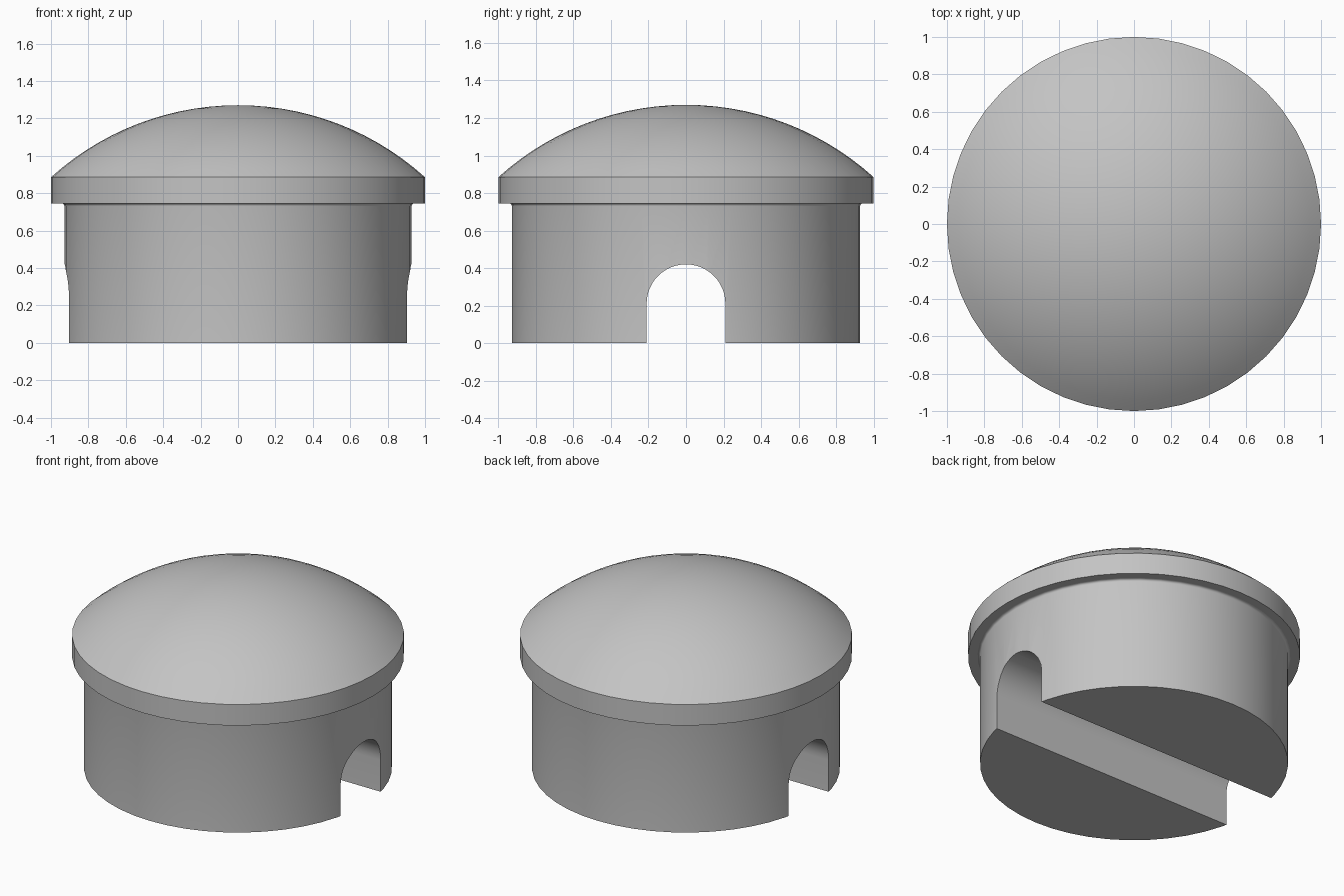
import bpy
import bmesh
from math import pi, sin, cos, asin

SIDES = 48
RIM_Z, EDGE_Z, TOP_Z = 0.745, 0.885, 1.27
BODY_R, FILLET = 0.928, 0.015
SLOT_R = 0.21

if "Cube" in bpy.data.objects:
    bpy.data.objects.remove(bpy.data.objects["Cube"])

grey = bpy.data.materials.new("plain grey")
grey.use_nodes = True
colour = (0.55, 0.55, 0.55, 1)
grey.diffuse_color = colour
grey.node_tree.nodes["Principled BSDF"].inputs["Base Color"].default_value = colour


def add_object(name, bm):
    bmesh.ops.remove_doubles(bm, verts=bm.verts, dist=0.0001)
    bmesh.ops.recalc_face_normals(bm, faces=bm.faces)
    mesh = bpy.data.meshes.new(name)
    bm.to_mesh(mesh)
    bm.free()
    obj = bpy.data.objects.new(name, mesh)
    bpy.context.collection.objects.link(obj)
    mesh.materials.append(grey)
    return obj


def lathe(name, profile):
    """Turn a (radius, height) profile about the z axis."""
    bm = bmesh.new()
    verts = [bm.verts.new((r, 0, z)) for r, z in profile]
    edges = [bm.edges.new(pair) for pair in zip(verts, verts[1:])]
    bmesh.ops.spin(bm, geom=verts + edges, cent=(0, 0, 0), axis=(0, 0, 1),
                   angle=2 * pi, steps=SIDES, use_duplicate=False)
    return add_object(name, bm)


def smooth(obj):
    bpy.ops.object.select_all(action="DESELECT")
    obj.select_set(True)
    bpy.context.view_layer.objects.active = obj
    bpy.ops.object.shade_smooth_by_angle(angle=pi / 6)


# Domed cap: straight rim below a shallow spherical crown
rise = TOP_Z - EDGE_Z
sphere_r = (1 + rise * rise) / (2 * rise)
half_angle = asin(1 / sphere_r)
steps = 14
crown = [(sphere_r * sin(half_angle * i / steps),
          TOP_Z - sphere_r * (1 - cos(half_angle * i / steps)))
         for i in range(steps, -1, -1)]
cap = lathe("domed_cap", [(0, RIM_Z), (1, RIM_Z)] + crown)

# Cylindrical body with a small fillet where it meets the rim
fillet = [(BODY_R + FILLET * (1 - cos(a * pi / 8)),
           RIM_Z - FILLET + FILLET * sin(a * pi / 8)) for a in range(5)]
body = lathe("round_body", [(0, 0), (BODY_R, 0)] + fillet
             + [(BODY_R, RIM_Z + 0.05), (0, RIM_Z + 0.05)])

# Arched slot cut right through the body from side to side
bm = bmesh.new()
arch = [(SLOT_R * cos(pi * i / 24), SLOT_R + SLOT_R * sin(pi * i / 24))
        for i in range(25)]
outline = [(-SLOT_R, -0.2), (SLOT_R, -0.2)] + arch
face = bm.faces.new([bm.verts.new((-1.2, y, z)) for y, z in outline])
extruded = bmesh.ops.extrude_face_region(bm, geom=[face])["geom"]
bmesh.ops.translate(bm, vec=(2.4, 0, 0),
                    verts=[v for v in extruded if isinstance(v, bmesh.types.BMVert)])
cutter = add_object("slot_cutter", bm)
cutter.hide_render = True

cut = body.modifiers.new("arched slot", "BOOLEAN")
cut.operation = "DIFFERENCE"
cut.solver = "EXACT"
cut.object = cutter
bpy.context.view_layer.objects.active = body
bpy.ops.object.modifier_apply(modifier=cut.name)
bpy.data.objects.remove(cutter)

for part in (cap, body):
    smooth(part)
